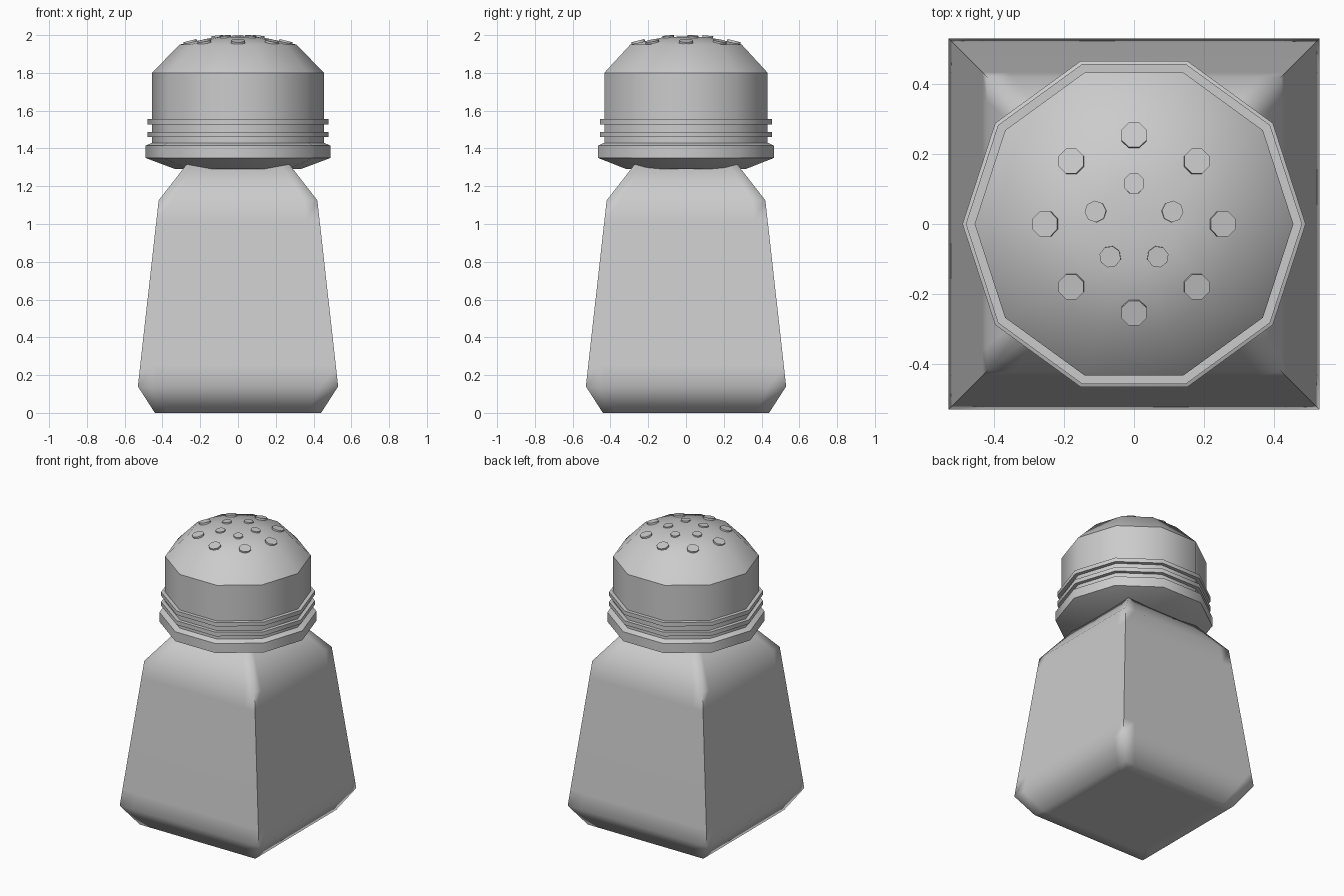
import bpy, bmesh, math
from mathutils import Matrix, Vector

cube = bpy.data.objects.get("Cube")
if cube:
    bpy.data.objects.remove(cube, do_unlink=True)

grey = bpy.data.materials.new("plain_grey")
grey.use_nodes = True
grey.diffuse_color = (0.6, 0.6, 0.6, 1)
grey.node_tree.nodes["Principled BSDF"].inputs["Base Color"].default_value = (0.6, 0.6, 0.6, 1)


def finish(name, bm, angle):
    """Turn a bmesh into a shaded object, keeping edges above the angle sharp."""
    bmesh.ops.recalc_face_normals(bm, faces=bm.faces)
    mesh = bpy.data.meshes.new(name)
    bm.to_mesh(mesh)
    bm.free()
    mesh.materials.append(grey)
    obj = bpy.data.objects.new(name, mesh)
    bpy.context.collection.objects.link(obj)
    bpy.ops.object.select_all(action="DESELECT")
    obj.select_set(True)
    bpy.context.view_layer.objects.active = obj
    bpy.ops.object.shade_smooth_by_angle(angle=math.radians(angle))
    return obj


def loft(name, rings, angle):
    """Skin a stack of matching point rings and close both ends."""
    bm = bmesh.new()
    loops = [[bm.verts.new(p) for p in ring] for ring in rings]
    for a, b in zip(loops, loops[1:]):
        for i in range(len(a)):
            j = (i + 1) % len(a)
            bm.faces.new((a[i], a[j], b[j], b[i]))
    bm.faces.new(loops[0])
    bm.faces.new(loops[-1])
    return finish(name, bm, angle)


def square(half, z):
    """Square ring with support points close to each corner."""
    ring = []
    for quarter in range(4):
        turn = Matrix.Rotation(quarter * math.pi / 2, 3, "Z")
        ring += [turn @ Vector((half, t * half, z)) for t in (-1, -0.83, 0.83)]
    return ring


def decagon(radius, z):
    return [Vector((radius * math.cos(a), radius * math.sin(a), z))
            for a in (i * math.tau / 10 for i in range(10))]


# Tapered square body with bevelled foot and sloping shoulder
body = [(0.36, 0), (0.44, 0), (0.53, 0.14), (0.518, 0.25),
        (0.433, 1.01), (0.42, 1.125), (0.265, 1.325)]
loft("body", [square(h, z) for h, z in body], 80)

# Ten-sided screw cap with threads and domed top
cap = [(0.33, 1.29), (0.49, 1.35), (0.49, 1.415), (0.455, 1.43),
       (0.455, 1.46), (0.48, 1.46), (0.48, 1.488), (0.455, 1.488),
       (0.455, 1.528), (0.48, 1.528), (0.48, 1.555), (0.455, 1.555),
       (0.455, 1.80), (0.31, 1.95), (0.12, 1.99), (0.02, 1.992)]
loft("cap", [decagon(r, z) for r, z in cap], 40)


def hole_ring(name, count, distance, radius, z, tilt):
    """Ring of small octagonal discs lying on the dome, one pointing to the back."""
    bm = bmesh.new()
    for i in range(count):
        spin = Matrix.Rotation(math.pi / 2 + i * math.tau / count, 4, "Z")
        place = Matrix.Translation((distance, 0, z))
        lean = Matrix.Rotation(math.radians(tilt), 4, "Y")
        facet = Matrix.Rotation(math.pi / 8, 4, "Z")
        bmesh.ops.create_cone(bm, cap_ends=True, segments=8, radius1=radius,
                              radius2=radius, depth=0.02,
                              matrix=spin @ place @ lean @ facet)
    return finish(name, bm, 50)


# Shaker holes
hole_ring("outer_holes", 8, 0.252, 0.039, 1.961, 14)
hole_ring("inner_holes", 5, 0.115, 0.031, 1.987, 6)
